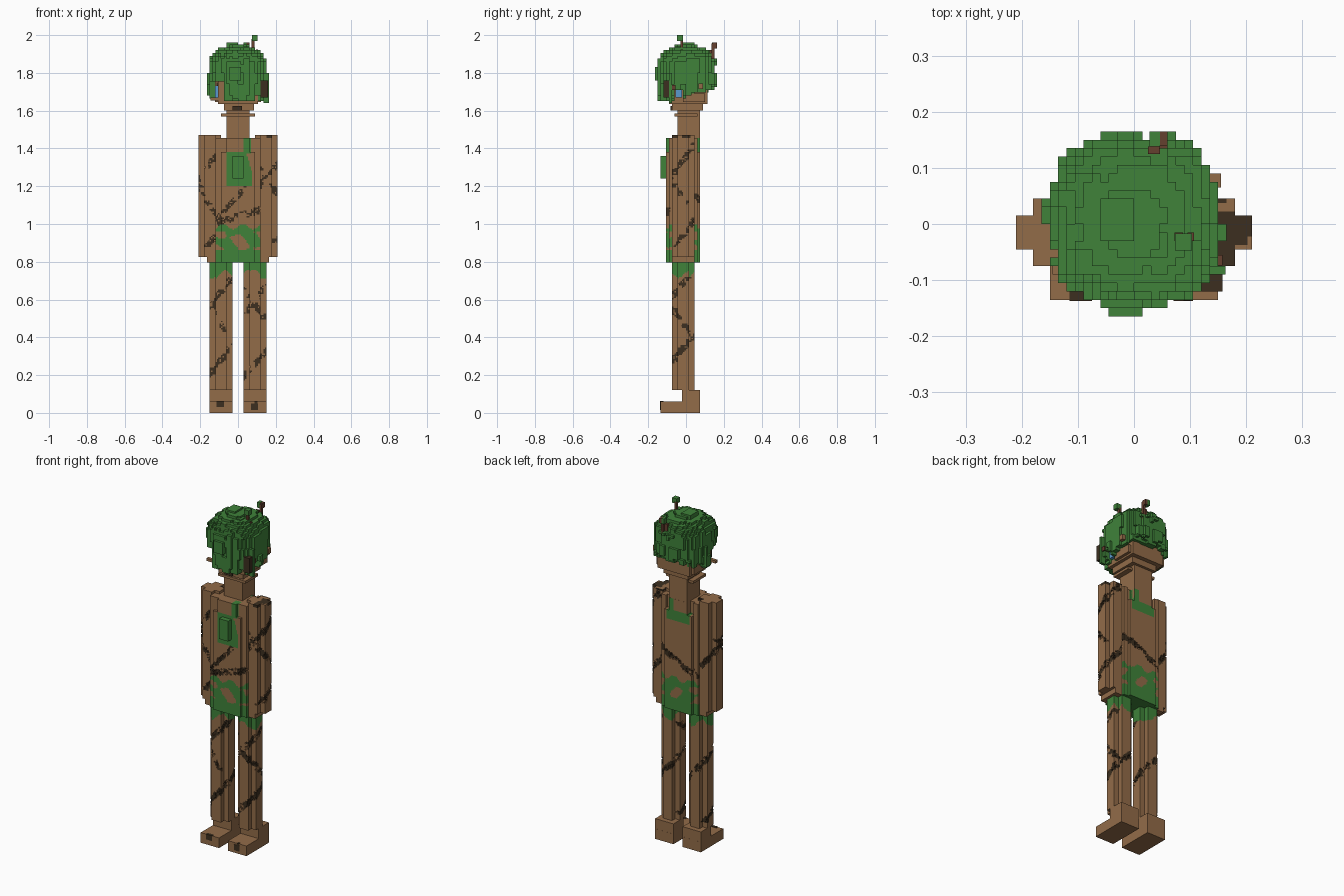
import bpy, bmesh, math, random

cube = bpy.data.objects.get("Cube")
if cube:
    bpy.data.objects.remove(cube, do_unlink=True)
random.seed(4)

# Flat colours
COLOURS = {"bark": (0.29, 0.15, 0.066), "leaf": (0.05, 0.225, 0.042), "twig": (0.13, 0.05, 0.028),
           "dark_bark": (0.045, 0.028, 0.014), "eye_blue": (0.1, 0.32, 0.62)}
MATS = {}
for key, rgb in COLOURS.items():
    m = bpy.data.materials.new(key)
    m.use_nodes = True
    m.diffuse_color = (*rgb, 1)
    m.node_tree.nodes["Principled BSDF"].inputs["Base Color"].default_value = (*rgb, 1)
    MATS[key] = m


def finish(name, bm, keys):
    me = bpy.data.meshes.new(name)
    bm.to_mesh(me)
    bm.free()
    for k in keys:
        me.materials.append(MATS[k])
    ob = bpy.data.objects.new(name, me)
    bpy.context.collection.objects.link(ob)


def box(name, x, y, z, colour):
    """Block from (min, max) ranges."""
    bm = bmesh.new()
    bmesh.ops.create_cube(bm, size=1)
    for v in bm.verts:
        v.co = [r[0] + (c + 0.5) * (r[1] - r[0]) for c, r in zip(v.co, (x, y, z))]
    finish(name, bm, [colour])


CORNERS = {  # outward quads of a unit cell
    (1, 0, 0): [(1, 0, 0), (1, 1, 0), (1, 1, 1), (1, 0, 1)],
    (-1, 0, 0): [(0, 0, 0), (0, 0, 1), (0, 1, 1), (0, 1, 0)],
    (0, 1, 0): [(0, 1, 0), (0, 1, 1), (1, 1, 1), (1, 1, 0)],
    (0, -1, 0): [(0, 0, 0), (1, 0, 0), (1, 0, 1), (0, 0, 1)],
    (0, 0, 1): [(0, 0, 1), (1, 0, 1), (1, 1, 1), (0, 1, 1)],
    (0, 0, -1): [(0, 0, 0), (0, 1, 0), (1, 1, 0), (1, 0, 0)]}


def voxels(name, lo, hi, step, rule):
    """Blocky skin around every cell for which rule(x, y, z) gives a colour."""
    n = [round((b - a) / step) for a, b in zip(lo, hi)]
    cells = {}
    for i in range(n[0]):
        for j in range(n[1]):
            for k in range(n[2]):
                c = rule(*(a + (q + 0.5) * step for a, q in zip(lo, (i, j, k))))
                if c:
                    cells[i, j, k] = c
    keys = list(COLOURS)
    bm, verts = bmesh.new(), {}
    for cell, c in cells.items():
        for d, quad in CORNERS.items():
            if tuple(a + b for a, b in zip(cell, d)) in cells:
                continue
            ring = []
            for q in quad:
                p = tuple(a + b for a, b in zip(cell, q))
                if p not in verts:
                    verts[p] = bm.verts.new([a + b * step for a, b in zip(lo, p)])
                ring.append(verts[p])
            bm.faces.new(ring).material_index = keys.index(c)
    finish(name, bm, keys)


def noise(*p):
    return math.sin(sum(a * b for a, b in zip(p, (127.1, 311.7, 74.7)))) * 43758.5453 % 1


CY, S, V = -0.015, 0.015, 0.0075


def vine_bark(x, y, z):
    """Rough vine surface: dark clumps, plain bark and carved pits."""
    if random.random() < 0.2:
        return None
    clump = noise(*(math.floor(c / 0.0225) for c in (x, y, z)))
    return "dark_bark" if clump < 0.62 else "bark"


def in_limb(a, b, e=0.0):
    """Cross-shaped limb section, grown by e."""
    a, b = abs(a), abs(b)
    return max(a, b) < 0.06 + e and min(a, b) < 0.03 + e


def limb(name, cx, z0, z1, colour, strands):
    """Limb with winding vines: (front height, pitch, hand, low, high)."""
    def rule(x, y, z):
        a, b = x - cx, y - CY
        if not in_limb(a, b):
            return None
        if not in_limb(a, b, -V):
            turn = (math.atan2(b, a) + math.pi / 2) / (2 * math.pi)
            for zf, pitch, hand, low, high in strands:
                d = ((z - zf) / pitch - hand * turn + 0.5) % 1 - 0.5
                if low < z < high and abs(d) * pitch < 0.024:
                    return vine_bark(x, y, z)
        return colour(x, y, z)
    voxels(name, (cx - 0.06, CY - 0.06, z0), (cx + 0.06, CY + 0.06, z1), V, rule)


# Legs, feet and arms
def leg_colour(x, y, z):
    return "leaf" if z > 0.735 + 0.025 * math.sin(45 * x + 30 * y) else "bark"


def arm_colour(x, y, z):
    if z < 0.825 and abs(x) > 0.165:
        return None
    if z > 1.455 and x > 0.15 and noise(math.floor(x / 0.02), math.floor(y / 0.02)) < 0.5:
        return "dark_bark"
    return "bark"


limb("right_leg", -0.09, 0.12, 0.795, leg_colour,
     [(0.64, 0.36, 1, 0.15, 0.72), (0.47, 0.7, -1, 0.42, 0.6)])
limb("left_leg", 0.09, 0.12, 0.795, leg_colour,
     [(0.60, 0.34, 1, 0.15, 0.72), (0.57, 0.4, -1, 0.42, 0.7)])
limb("right_arm", -0.15, 0.795, 1.47, arm_colour,
     [(1.32, 0.42, 1, 0.88, 1.47), (1.10, 0.5, -1, 1.0, 1.25)])
limb("left_arm", 0.15, 0.795, 1.47, arm_colour,
     [(1.24, 0.40, 1, 0.88, 1.47), (1.25, 0.45, -1, 1.1, 1.47)])

for side, s in (("right", -1), ("left", 1)):
    fx = sorted((s * 0.03, s * 0.15))
    box(side + "_foot", fx, (-0.135, 0.075), (0, 0.06), "bark")
    box(side + "_heel", fx, (-0.02, 0.0745), (0.0, 0.12), "bark")
box("right_toe_moss", (-0.115, -0.075), (-0.137, -0.12), (0.03, 0.062), "dark_bark")
box("left_toe_moss", (0.07, 0.105), (-0.137, -0.13), (0.015, 0.05), "dark_bark")
box("left_toe_speck", (0.088, 0.102), (-0.136, -0.12), (0.045, 0.062), "dark_bark")


# Trunk with leafy shorts, chest patches and vines
def in_torso(x, y, z, e=0.0):
    x = abs(x)
    if x > 0.09 + e:
        return x < 0.12 + e and -0.09 - e < y < 0.06 + e
    if x > 0.06 + e and z > 1.38:
        return -0.09 - e < y < 0.045 + e
    return -0.105 - e < y < 0.075 + e


def torso_colour(x, y, z):
    if not in_torso(x, y, z):
        return None
    if z < 0.985 + 0.015 * math.sin(60 * x):
        blotch = math.sin(52 * x + 1.0) + math.sin(64 * z + 30 * x) + math.sin(40 * y)
        return "bark" if blotch > 0.85 and 0.86 < z < 0.96 else "leaf"
    front, back = y < -0.06, y > 0.03
    if not in_torso(x, y, z, -V):
        lines = (1.04 + 0.3 * x, 1.15 + 1.1 * x) if y < 0 else (1.09 + 0.5 * x,)
        if z < 1.2 and any(abs(z - h) < 0.02 for h in lines):
            return vine_bark(x, y, z)
    if front and 1.2 < z < 1.38 and -0.06 < x < 0.075 - 0.3 * max(0, z - 1.27):
        return "leaf"
    if z > 1.37 and 0.03 < x < 0.065 and (front or back):
        return "leaf"
    if back and 1.33 < z < 1.385 and -0.075 < x < 0.075:
        return "leaf"
    return "bark"


voxels("torso", (-0.12, -0.105, 0.795), (0.12, 0.075, 1.455), V, torso_colour)
box("chest_leaf", (-0.03, 0.03), (-0.135, -0.1), (1.24, 1.36), "leaf")

# Neck and head
box("neck", (-0.06, 0.06), (-0.045, 0.0745), (1.4, 1.62), "bark")
box("chin", (-0.09, 0.09), (-0.06, 0.06), (1.57, 1.585), "bark")
box("jaw", (-0.075, 0.085), (-0.075, 0.09), (1.6, 1.66), "bark")
box("skull", (-0.105, 0.105), (-0.09, 0.115), (1.635, 1.85), "bark")
box("mouth", (-0.03, 0.02), (-0.083, -0.07), (1.602, 1.625), "dark_bark")
for side, s in (("right", -1), ("left", 1)):
    ex = sorted((s * 0.085, s * 0.122))
    box(side + "_eye", ex, (-0.055, -0.02), (1.67, 1.73), "eye_blue")
    box(side + "_brow", ex, (-0.06, -0.015), (1.73, 1.755), "bark")
    box(side + "_cheek", ex, (-0.015, 0.1), (1.645, 1.69), "bark")
box("right_brow_twig", (-0.115, -0.095), (-0.066, -0.055), (1.73, 1.75), "dark_bark")
box("cheek_twig", (-0.145, -0.105), (-0.09, -0.07), (1.655, 1.67), "bark")
box("left_twig", (0.12, 0.158), (-0.12, -0.09), (1.67, 1.76), "dark_bark")
box("left_twig_chip", (0.13, 0.158), (-0.074, -0.055), (1.71, 1.735), "twig")
box("left_bark_chip", (0.13, 0.155), (0.065, 0.09), (1.715, 1.745), "bark")


# Shaggy leaf crown
def crown(x, y, z):
    block = noise(math.floor(x / 0.03), math.floor(y / 0.03), math.floor(z / 0.06))
    r = 0.152
    if z > 1.83:
        r *= max(0, 1 - ((z - 1.83) / 0.12) ** 2.4) ** 0.5
    r += 0.018 * (block - 0.5)
    if (abs(x) ** 2.5 + abs(y - 0.006) ** 2.5) ** (1 / 2.5) > r:
        return None
    if x < -0.075 and y < -0.01 and z < 1.755:      # gap by the right eye
        return None
    if x > 0.105 and -0.06 < y < -0.015 and z < 1.705:      # gap by the left eye
        return None
    strand = noise(math.floor(x / 0.03), math.floor(y / 0.03))
    edge = 1 if y > 0 or abs(x) > 0.09 else 0.5
    low = 1.645 + 0.42 * max(y, 0) + 0.035 * strand * edge
    return "leaf" if z > low else None


voxels("leaf_crown", (-0.165, -0.165, 1.62), (0.165, 0.165, 1.95), S, crown)
box("crown_tuft", (-0.06, 0.0), (-0.03, 0.045), (1.9, 1.96), "leaf")
box("small_tuft", (0.02, 0.06), (-0.06, -0.015), (1.88, 1.94), "leaf")
box("front_tuft", (-0.045, 0.015), (-0.165, -0.14), (1.76, 1.83), "leaf")
box("back_tuft", (0.0, 0.015), (0.14, 0.165), (1.84, 1.87), "leaf")
box("left_lock", (0.135, 0.163), (-0.09, -0.075), (1.64, 1.8), "leaf")

# Sprouts with leaf tips
box("left_sprout", (0.072, 0.087), (-0.03, -0.015), (1.86, 1.98), "twig")
box("left_sprout_tip", (0.073, 0.103), (-0.047, -0.017), (1.97, 2.0), "leaf")
box("left_sprout_bud", (0.095, 0.107), (-0.03, -0.015), (1.89, 1.925), "twig")
box("back_sprout", (0.045, 0.06), (0.135, 0.15), (1.83, 1.955), "twig")
box("back_sprout_side", (0.025, 0.046), (0.125, 0.138), (1.88, 1.92), "twig")
box("back_sprout_bud", (0.045, 0.06), (0.14, 0.165), (1.93, 1.96), "twig")
box("back_sprout_tip", (0.028, 0.046), (0.138, 0.165), (1.93, 1.962), "leaf")
